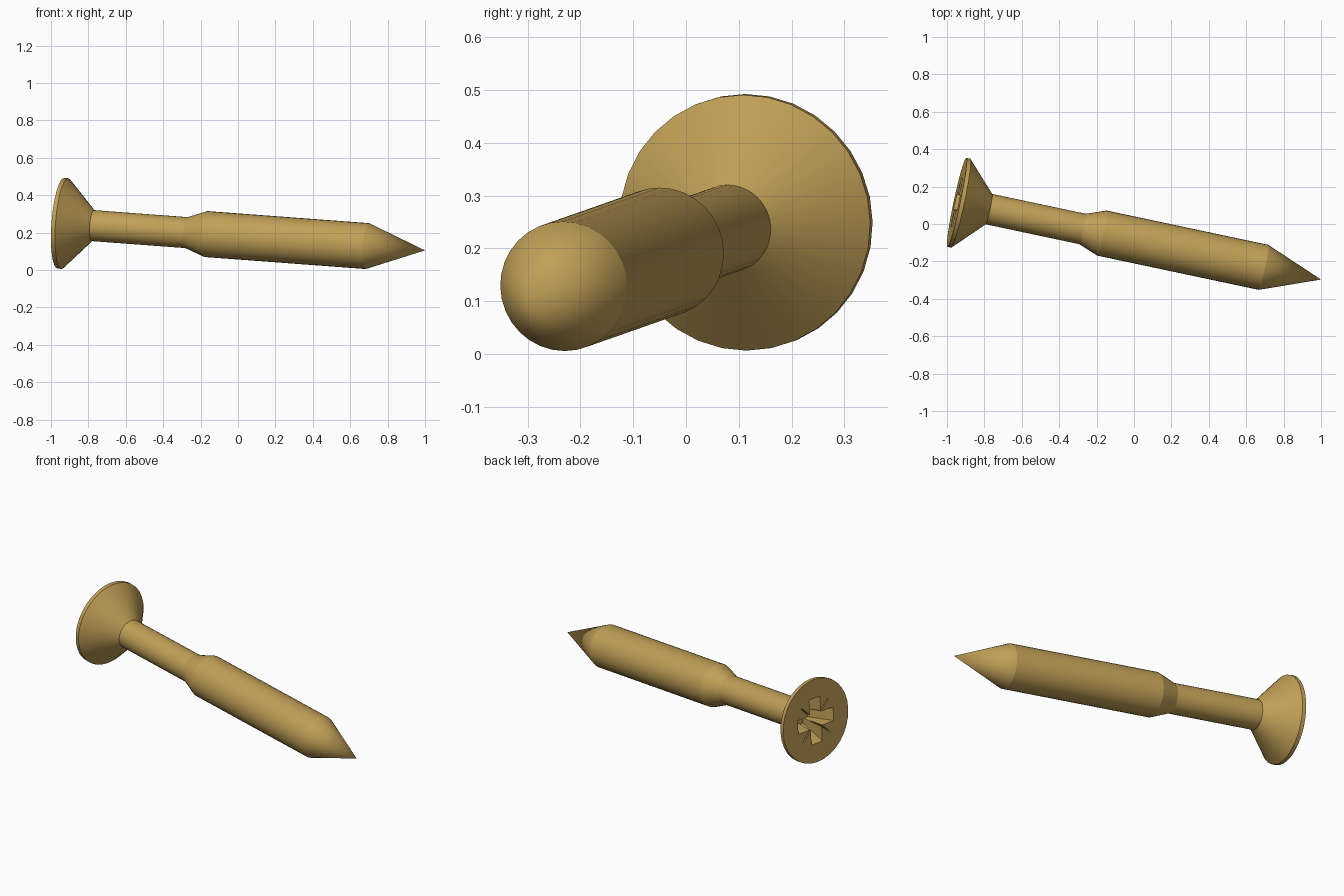
import bpy, bmesh, math
from mathutils import Matrix, Vector

cube = bpy.data.objects.get("Cube")
if cube:
    bpy.data.objects.remove(cube, do_unlink=True)

SIDES = 32
HEAD_CENTRE = Vector((-0.947, 0.116, 0.25))
TIP = Vector((1.0, -0.297, 0.105))

# Frame whose z runs from the head face to the tip
axis = (TIP - HEAD_CENTRE).normalized()
side = Vector((0, 0, 1)).cross(axis).normalized()
up = axis.cross(side)
frame = Matrix((side, up, axis)).transposed().to_4x4()
frame.translation = HEAD_CENTRE
LENGTH = (TIP - HEAD_CENTRE).length

brass = bpy.data.materials.new("brass")
brass.use_nodes = True
colour = (0.53, 0.35, 0.095, 1)
brass.diffuse_color = colour
brass.node_tree.nodes["Principled BSDF"].inputs["Base Color"].default_value = colour


def loft(name, rings, tip=None):
    """Closed solid through a list of rings, ending in a point or a flat cap."""
    bm = bmesh.new()
    loops = [[bm.verts.new(p) for p in ring] for ring in rings]
    bm.faces.new(loops[0])
    n = len(loops[0])
    for a, b in zip(loops, loops[1:]):
        for i in range(n):
            j = (i + 1) % n
            bm.faces.new((a[i], a[j], b[j], b[i]))
    if tip:
        apex = bm.verts.new(tip)
        for i in range(n):
            bm.faces.new((loops[-1][i], loops[-1][(i + 1) % n], apex))
    else:
        bm.faces.new(loops[-1])
    bmesh.ops.recalc_face_normals(bm, faces=bm.faces)
    mesh = bpy.data.meshes.new(name)
    bm.to_mesh(mesh)
    bm.free()
    mesh.materials.append(brass)
    obj = bpy.data.objects.new(name, mesh)
    obj.matrix_world = frame
    bpy.context.collection.objects.link(obj)
    return obj


def circle(radius, z):
    return [(radius * math.cos(math.tau * i / SIDES),
             radius * math.sin(math.tau * i / SIDES), z) for i in range(SIDES)]


def cross(reach, half, z, turn=0):
    """Plus-shaped outline with four arms."""
    arm = [Vector((reach, -half, z)), Vector((reach, half, z)), Vector((half, half, z))]
    return [Matrix.Rotation(turn + k * math.pi / 2, 3, 'Z') @ p
            for k in range(4) for p in arm]


# Head, neck, thick shank and point as one turned profile: (radius, distance)
profile = [(0.243, 0), (0.243, 0.022), (0.083, 0.176),
           (0.083, 0.688), (0.123, 0.795), (0.123, 1.68)]
screw = loft("screw_body", [circle(r, z) for r, z in profile], (0, 0, LENGTH))

# Tapered cross recess, and thin diagonal slots between its arms
recess = loft("recess_cutter", [cross(0.137, 0.041, -0.01), cross(0.06, 0.03, 0.14)])
slots = loft("slot_cutter", [cross(0.15, 0.004, -0.01, math.pi / 4),
                             cross(0.06, 0.003, 0.08, math.pi / 4)])

bpy.ops.object.select_all(action='DESELECT')
screw.select_set(True)
bpy.context.view_layer.objects.active = screw
for cutter in (recess, slots):
    cutter.hide_render = True
    cut = screw.modifiers.new("cut", 'BOOLEAN')
    cut.operation = 'DIFFERENCE'
    cut.solver = 'EXACT'
    cut.object = cutter
    bpy.ops.object.modifier_apply(modifier=cut.name)
    bpy.data.objects.remove(cutter, do_unlink=True)

bpy.ops.object.shade_smooth_by_angle(angle=math.radians(16))
